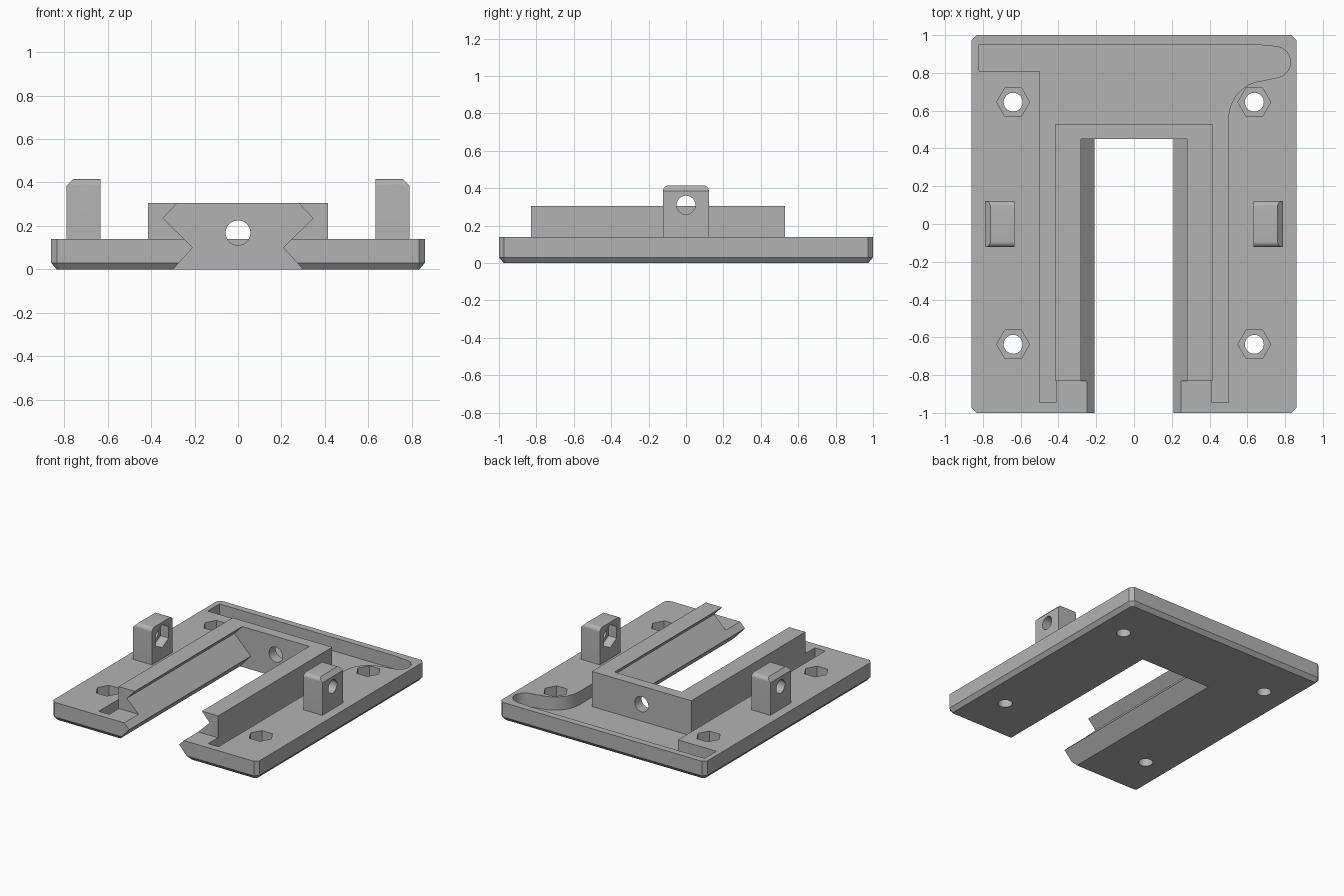
import bpy, bmesh
from math import sin, cos, radians

if "Cube" in bpy.data.objects:
    bpy.data.objects.remove(bpy.data.objects["Cube"], do_unlink=True)

grey = bpy.data.materials.new("plain grey")
grey.use_nodes = True
grey.diffuse_color = (0.45, 0.45, 0.45, 1)
grey.node_tree.nodes["Principled BSDF"].inputs["Base Color"].default_value = grey.diffuse_color


def loft(name, loops):
    """Closed solid through matching loops of points."""
    bm = bmesh.new()
    rings = [[bm.verts.new(p) for p in loop] for loop in loops]
    n = len(rings[0])
    for a, b in zip(rings, rings[1:]):
        for i in range(n):
            j = (i + 1) % n
            bm.faces.new((a[i], a[j], b[j], b[i]))
    bm.faces.new(rings[0])
    bm.faces.new(rings[-1])
    bmesh.ops.recalc_face_normals(bm, faces=bm.faces)
    mesh = bpy.data.meshes.new(name)
    bm.to_mesh(mesh)
    bm.free()
    mesh.materials.append(grey)
    obj = bpy.data.objects.new(name, mesh)
    bpy.context.collection.objects.link(obj)
    return obj


def prism(name, outline, axis, lo, hi):
    """Extrude a 2D outline along x, y or z."""
    place = {"x": lambda p, d: (d, p[0], p[1]),
             "y": lambda p, d: (p[0], d, p[1]),
             "z": lambda p, d: (p[0], p[1], d)}[axis]
    return loft(name, [[place(p, d) for p in outline] for d in (lo, hi)])


def arc(cx, cy, r, start, end, steps):
    angles = [radians(start + (end - start) * i / steps) for i in range(steps + 1)]
    return [(cx + r * cos(a), cy + r * sin(a)) for a in angles]


def circle(cx, cy, r, sides=40, turn=0):
    return arc(cx, cy, r, turn, turn + 360, sides)[:-1]


def combine(obj, others, operation="DIFFERENCE"):
    """Apply booleans one after another and drop the helper solids."""
    for other in others:
        other.hide_render = True
        mod = obj.modifiers.new("cut", "BOOLEAN")
        mod.operation, mod.solver, mod.object = operation, "EXACT", other
        bpy.context.view_layer.update()
        graph = bpy.context.evaluated_depsgraph_get()
        mesh = bpy.data.meshes.new_from_object(obj.evaluated_get(graph))
        obj.modifiers.clear()
        obj.data = mesh
        bpy.data.objects.remove(other, do_unlink=True)


def clipped_rectangle(hx, hy, c, z):
    corners = [(hx, hy - c), (hx - c, hy), (c - hx, hy), (-hx, hy - c),
               (-hx, c - hy), (c - hx, -hy), (hx - c, -hy), (hx, c - hy)]
    return [(x, y, z) for x, y in corners]


# Base plate with clipped corners and a chamfered underside
TOP = 0.14
body = loft("mount_body", [clipped_rectangle(0.835, 0.975, 0.015, 0),
                           clipped_rectangle(0.86, 1, 0.027, 0.03),
                           clipped_rectangle(0.86, 1, 0.027, TOP)])

# Sunken channel around the rail, with one rounded end and one square end
channel = [(-0.82, 0.95), (0.64, 0.95)]
channel += arc(0.745, 0.857, 0.083, 80, -75, 16)
channel += arc(0.70, 0.56, 0.2, 105, 180, 12)
channel += [(0.5, -0.945), (0.413, -0.945), (0.413, 0.528),
            (-0.413, 0.528), (-0.413, -0.945), (-0.5, -0.945),
            (-0.5, 0.81), (-0.82, 0.81)]
combine(body, [prism("channel_cutter", channel, "z", 0.04, 0.3)])

# Raised rail block
W = 0.415
rail = prism("rail_block", [(W, -0.83), (W, 0.53), (-W, 0.53), (-W, -0.83)],
             "z", 0.02, 0.305)
combine(body, [rail], "UNION")

# Dovetail slot open to the front, and the round hole in the end wall
half = [(0.39, -0.1), (0.208, 0.1), (0.345, 0.235), (0.187, 0.405)]
slot = half + [(-x, z) for x, z in reversed(half)]
combine(body, [prism("slot_cutter", slot, "y", -1.1, 0.45),
               prism("end_hole_cutter", circle(0, 0.168, 0.057), "y", 0.4, 0.6)])

# Four screw holes with hexagonal nut recesses
for x in (-0.64, 0.637):
    for y in (-0.637, 0.645):
        combine(body, [prism("nut_cutter", circle(x, y, 0.087, 6), "z", 0.06, 0.3),
                       prism("screw_cutter", circle(x, y, 0.05), "z", -0.1, 0.3)])

# Two side lugs, rounded on top, chamfered outside, with a nut recess inside
parts = [body]
lug_side = [(-0.123, 0.12), (0.123, 0.12)]
lug_side += arc(0.093, 0.385, 0.03, 0, 90, 8) + arc(-0.093, 0.385, 0.03, 90, 180, 8)
for side, label in ((1, "left_lug"), (-1, "right_lug")):
    lug = prism(label, lug_side, "x", side * 0.632, side * 0.79)
    front = [(0.5, 0), (0.9, 0), (0.9, 0.275), (0.73, 0.445), (0.5, 0.445)]
    combine(lug, [prism("chamfer_helper", [(side * x, z) for x, z in front],
                        "y", -0.3, 0.3)], "INTERSECT")
    combine(lug, [prism("hole_cutter", circle(0, 0.31, 0.05), "x", side * 0.5, side * 0.9),
                  prism("nut_cutter", circle(0, 0.31, 0.087, 6, 30),
                        "x", side * 0.5, side * 0.7)])
    parts.append(lug)

# Smooth the curved walls and keep the edges crisp
for obj in bpy.context.selected_objects:
    obj.select_set(False)
for obj in parts:
    obj.select_set(True)
bpy.context.view_layer.objects.active = body
bpy.ops.object.shade_smooth_by_angle(angle=radians(25))
